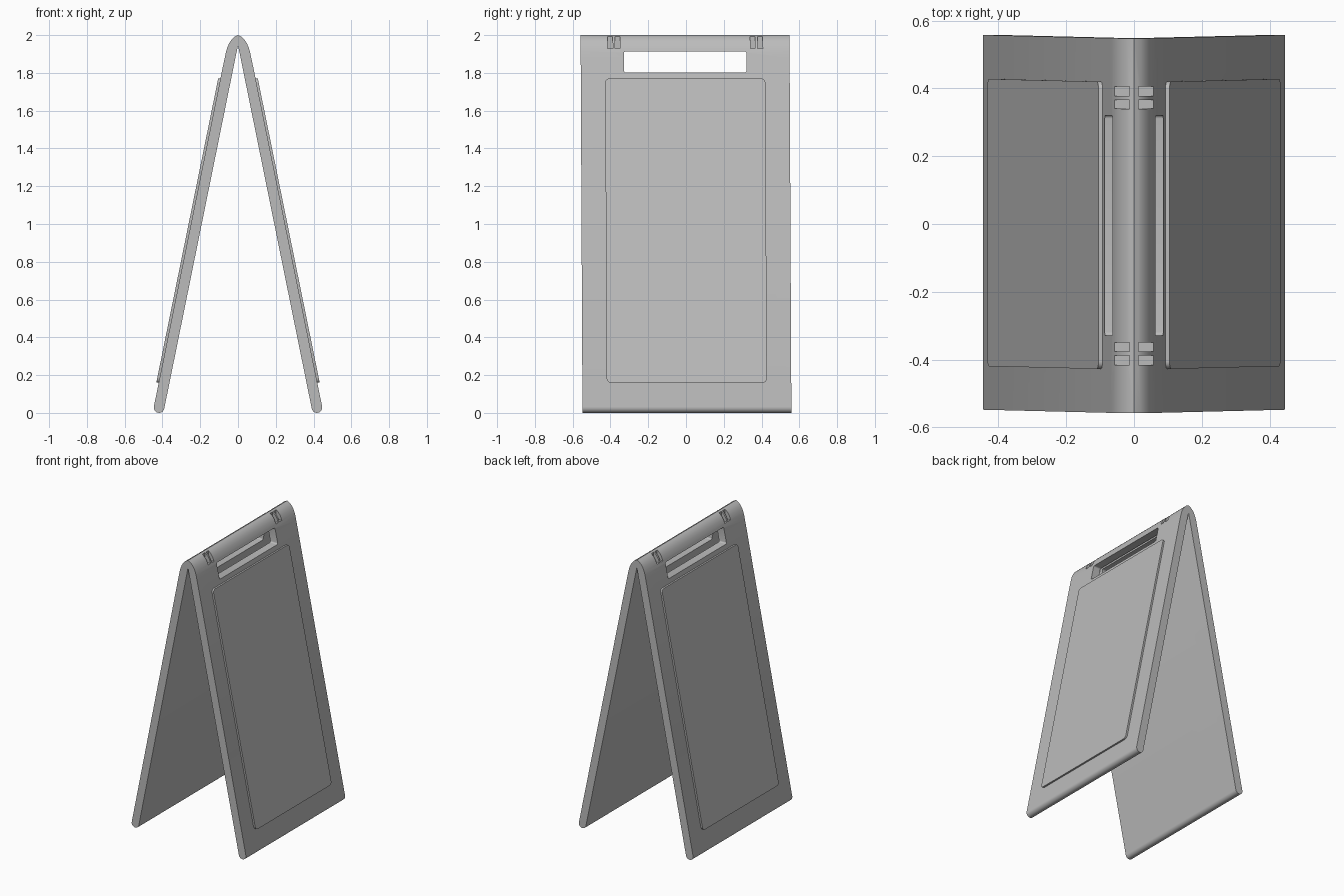
import bpy, bmesh, math
from mathutils import Vector

if "Cube" in bpy.data.objects:
    bpy.data.objects.remove(bpy.data.objects["Cube"], do_unlink=True)

GREY = (0.5, 0.5, 0.5, 1)
grey = bpy.data.materials.new("plain grey")
grey.use_nodes = True
grey.diffuse_color = GREY
grey.node_tree.nodes["Principled BSDF"].inputs["Base Color"].default_value = GREY

HALF_DEPTH = 0.553


def outer_x(z):
    """Distance of the outer leg face from the centre plane."""
    return 0.445 - 0.2035 * (z - 0.04)


def prism(name, base, offset):
    """Closed solid swept from a loop of points along an offset."""
    bm = bmesh.new()
    face = bm.faces.new([bm.verts.new(p) for p in base])
    new = bmesh.ops.extrude_face_region(bm, geom=[face])["geom"]
    bmesh.ops.translate(bm, vec=offset, verts=[v for v in new if isinstance(v, bmesh.types.BMVert)])
    bmesh.ops.recalc_face_normals(bm, faces=bm.faces)
    return finish(name, bm)


def finish(name, bm):
    mesh = bpy.data.meshes.new(name)
    bm.to_mesh(mesh)
    bm.free()
    mesh.materials.append(grey)
    obj = bpy.data.objects.new(name, mesh)
    bpy.context.collection.objects.link(obj)
    return obj


def box(name, low, high, bevel=0):
    low, high = Vector(low), Vector(high)
    bm = bmesh.new()
    bmesh.ops.create_cube(bm, size=1)
    for v in bm.verts:
        v.co = (low + high) / 2 + v.co * (high - low)
    if bevel:
        along = [e for e in bm.edges if abs(e.verts[0].co.x - e.verts[1].co.x) > 0.01]
        bmesh.ops.bevel(bm, geom=along, offset=bevel, segments=4, profile=0.5, affect='EDGES')
    return finish(name, bm)


def activate(obj):
    bpy.ops.object.select_all(action='DESELECT')
    obj.select_set(True)
    bpy.context.view_layer.objects.active = obj


def cut(obj, cutter):
    mod = obj.modifiers.new("cut", 'BOOLEAN')
    mod.operation, mod.solver, mod.object = 'DIFFERENCE', 'EXACT', cutter
    activate(obj)
    bpy.ops.object.modifier_apply(modifier=mod.name)
    bpy.data.objects.remove(cutter, do_unlink=True)


# Folded frame: rounded ridge, sloping legs, rounded feet
ridge = [(0.02, 1.99), (0.035, 1.975), (0.047, 1.957), (0.057, 1.933),
         (0.064, 1.91), (0.07, 1.88)]
foot = [(0.418 + 0.028 * math.cos(a), 0.028 + 0.028 * math.sin(a))
        for a in (math.radians(10 - 20 * i) for i in range(10))]
side = ridge + [(outer_x(1.83), 1.83)] + foot
profile = [(0, 2)] + side + [(0, 1.947)] + [(-x, z) for x, z in reversed(side)]
frame = prism("folded_frame", [(x, -HALF_DEPTH, z) for x, z in profile],
              (0, 2 * HALF_DEPTH, 0))

# Carrying handle opening through both legs
cut(frame, box("handle_cutter", (-0.3, -0.325, 1.802), (0.3, 0.325, 1.913), 0.01))

# Paired hinge pockets near each end of the ridge
for sx in (-1, 1):
    for sy in (-1, 1):
        for near, far in ((0.345, 0.371), (0.383, 0.411)):
            xs = sorted((sx * 0.013, sx * 0.12))
            ys = sorted((sy * near, sy * far))
            cut(frame, box("pocket_cutter", (xs[0], ys[0], 1.93), (xs[1], ys[1], 2.05)))

# Raised display panels with rounded corners
HALF_W, LOW, HIGH, R = 0.424, 0.16, 1.77, 0.022
outline = []
for start, cy, cz in ((0, HALF_W - R, HIGH - R), (90, R - HALF_W, HIGH - R),
                      (180, R - HALF_W, LOW + R), (270, HALF_W - R, LOW + R)):
    for i in range(6):
        a = math.radians(start + 18 * i)
        outline.append((cy + R * math.cos(a), cz + R * math.sin(a)))
parts = [frame]
for name, s in (("left_display_panel", 1), ("right_display_panel", -1)):
    parts.append(prism(name, [(s * (outer_x(z) - 0.006), y, z) for y, z in outline],
                       (s * 0.018, 0, 0)))

# Slight lean along the depth, then smooth shading on the curves
for obj in parts:
    for v in obj.data.vertices:
        v.co.y += 0.005 * (1 - v.co.z)
    activate(obj)
    bpy.ops.object.shade_smooth_by_angle(angle=math.radians(30))
